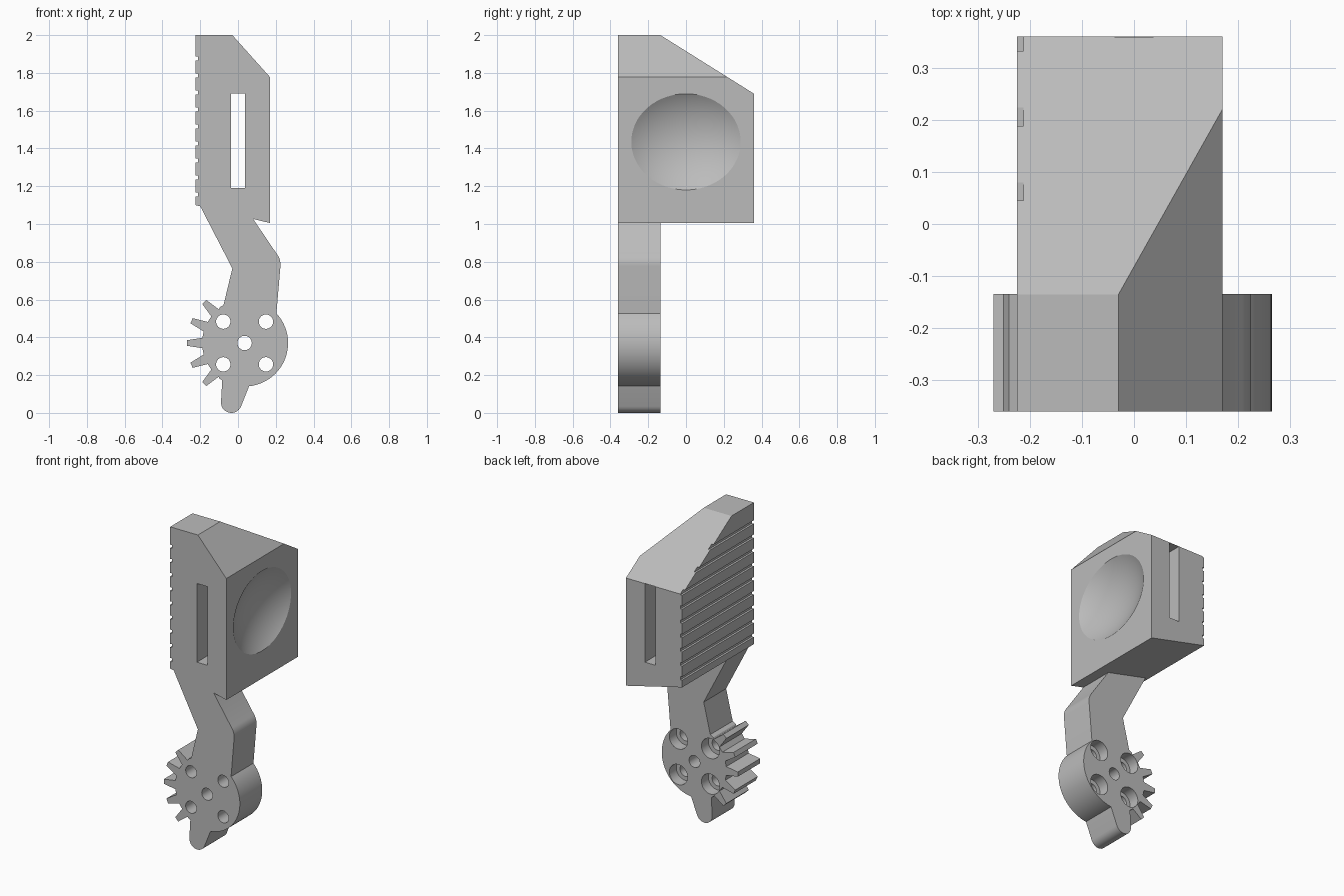
import bpy, bmesh
from math import sin, cos, radians
from mathutils import Matrix

if "Cube" in bpy.data.objects:
    bpy.data.objects.remove(bpy.data.objects["Cube"])

FRONT, BACK, ARM_BACK = -0.36, 0.36, -0.135
HUB_X, HUB_Z, HUB_R = 0.035, 0.37, 0.23

grey = bpy.data.materials.new("plain grey")
grey.use_nodes = True
colour = (0.5, 0.5, 0.5, 1)
grey.diffuse_color = colour
grey.node_tree.nodes["Principled BSDF"].inputs["Base Color"].default_value = colour


def finish(name, bm):
    bmesh.ops.recalc_face_normals(bm, faces=bm.faces)
    mesh = bpy.data.meshes.new(name)
    bm.to_mesh(mesh)
    bm.free()
    mesh.materials.append(grey)
    ob = bpy.data.objects.new(name, mesh)
    bpy.context.collection.objects.link(ob)
    return ob


def prism(name, points, start, end, axis="y"):
    """Extrude an outline along y (points are x, z) or x (points are y, z)."""
    def place(p, d):
        return (p[0], d, p[1]) if axis == "y" else (d, p[0], p[1])
    bm = bmesh.new()
    a = [bm.verts.new(place(p, start)) for p in points]
    b = [bm.verts.new(place(p, end)) for p in points]
    bm.faces.new(a)
    bm.faces.new(b)
    for i in range(len(points)):
        j = (i + 1) % len(points)
        bm.faces.new((a[i], a[j], b[j], b[i]))
    return finish(name, bm)


def arc(cx, cz, r, start, end, steps):
    angles = [radians(start + (end - start) * i / steps) for i in range(steps + 1)]
    return [(cx + r * cos(t), cz + r * sin(t)) for t in angles]


def combine(target, tool, operation):
    mod = target.modifiers.new(operation, "BOOLEAN")
    mod.operation, mod.object, mod.solver = operation, tool, "EXACT"
    bpy.context.view_layer.objects.active = target
    bpy.ops.object.modifier_apply(modifier=mod.name)
    bpy.data.objects.remove(tool)


# Grip block with a ridged outer edge
outline = [(-0.03, 2), (0.17, 1.777), (0.17, 1.005), (-0.225, 1.10)]
for i in range(9):
    z = 1.156 + 0.09 * i
    outline += [(-0.225, z - 0.011), (-0.212, z - 0.011),
                (-0.212, z + 0.011), (-0.225, z + 0.011)]
outline.append((-0.225, 2))
finger = prism("gripper_finger", outline, FRONT, BACK)

# Sloping back of the block
slope = [(-0.3, 2.103), (0.5, 1.602), (0.5, 2.3), (-0.3, 2.3)]
combine(finger, prism("slope_cutter", slope, -0.5, 0.5, "x"), "DIFFERENCE")

# Slot through the block
slot = [(-0.037, 1.19), (0.037, 1.19), (0.037, 1.69), (-0.037, 1.69)]
combine(finger, prism("slot_cutter", slot, -0.5, 0.5), "DIFFERENCE")

# Shallow oval dish in the inner face
bm = bmesh.new()
bmesh.ops.create_uvsphere(
    bm, u_segments=96, v_segments=64, radius=1,
    matrix=Matrix.Translation((0.47, 0, 1.435)) @ Matrix.Diagonal((0.38, 0.472, 0.415, 1)))
combine(finger, finish("dish_cutter", bm), "DIFFERENCE")

# Arm, hub, lug and gear teeth in one outline
outline = [(-0.2, 1.094), (-0.1, 1.15), (0.05, 1.1), (0.08, 1.0266)]
outline += arc(0.135, 0.785, 0.09, 38, -5, 8)
outline += arc(HUB_X, HUB_Z, HUB_R, 43, -84, 36)
outline += arc(-0.035, 0.055, 0.055, -22, -180, 14)
outline += arc(HUB_X, HUB_Z, HUB_R, 239, 234, 2)
for i in range(5):
    middle = 225.5 - 22.75 * i
    for offset, r in ((7, 0.225), (2.8, 0.305), (-2.8, 0.305), (-7, 0.225)):
        outline += arc(HUB_X, HUB_Z, r, middle + offset, 0, 1)[:1]
outline += arc(HUB_X, HUB_Z, HUB_R, 125, 119, 2)
outline.append((-0.03, 0.765))
arm = prism("arm", outline, FRONT, ARM_BACK)

# Hub holes, with wide recesses behind the four outer ones
holes = [(HUB_X, HUB_Z)]
holes += [(HUB_X + sx * 0.113, HUB_Z + sz * 0.113) for sx in (-1, 1) for sz in (-1, 1)]
for i, (x, z) in enumerate(holes):
    combine(arm, prism("hole_cutter", arc(x, z, 0.038, 0, 350, 35), -0.5, 0), "DIFFERENCE")
    if i:
        combine(arm, prism("recess_cutter", arc(x, z, 0.064, 0, 350, 35),
                           ARM_BACK - 0.07, 0), "DIFFERENCE")

combine(finger, arm, "UNION")

# Smooth the round surfaces, keep the edges crisp
bpy.ops.object.select_all(action="DESELECT")
finger.select_set(True)
bpy.context.view_layer.objects.active = finger
bpy.ops.object.shade_smooth_by_angle(angle=radians(20))
